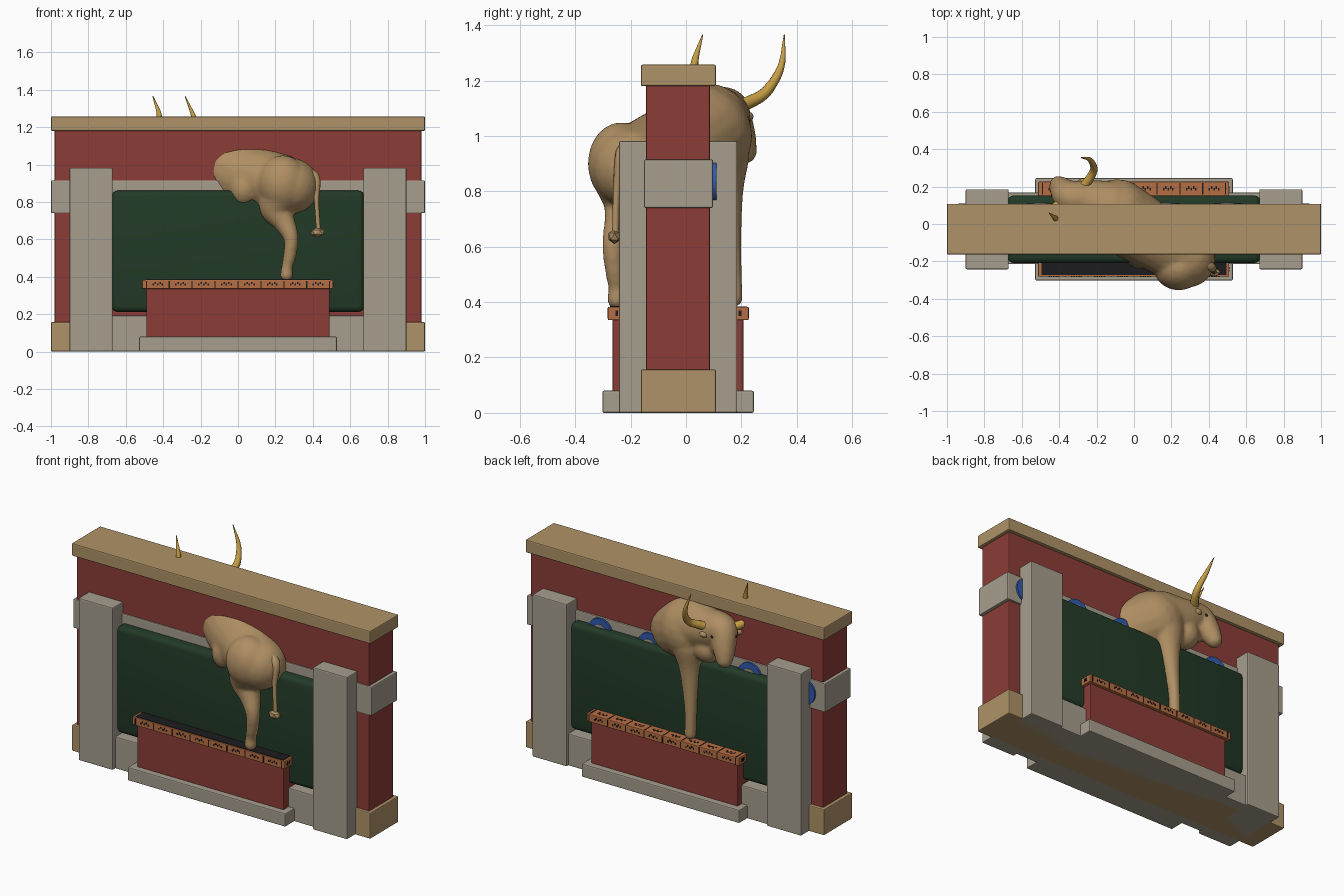
import bpy, bmesh, math
from mathutils import Vector, Matrix

if "Cube" in bpy.data.objects:
    bpy.data.objects.remove(bpy.data.objects["Cube"])


def mat(name, r, g, b):
    m = bpy.data.materials.new(name)
    m.diffuse_color = (r, g, b, 1)
    m.use_nodes = True
    m.node_tree.nodes["Principled BSDF"].inputs["Base Color"].default_value = m.diffuse_color
    return m


TAN = mat("tan stone", .43, .29, .135)
HIDE = mat("bull hide", .43, .275, .125)
RED = mat("red wall", .26, .046, .038)
GREY = mat("grey stone", .38, .34, .27)
GREEN = mat("dark green", .016, .042, .02)
ORANGE = mat("orange trim", .47, .155, .055)
BLACK = mat("black", .012, .012, .014)
GOLD = mat("gold horn", .56, .34, .06)
BLUE = mat("blue", .03, .10, .42)


def finish(name, bm, m, smooth=None):
    me = bpy.data.meshes.new(name)
    bm.to_mesh(me)
    bm.free()
    me.materials.append(m)
    ob = bpy.data.objects.new(name, me)
    bpy.context.collection.objects.link(ob)
    if smooth:
        bpy.ops.object.select_all(action='DESELECT')
        bpy.context.view_layer.objects.active = ob
        ob.select_set(True)
        bpy.ops.object.shade_smooth_by_angle(angle=math.radians(smooth))
    return ob


def add_box(bm, x, y, z):
    lo, hi = Vector((x[0], y[0], z[0])), Vector((x[1], y[1], z[1]))
    bmesh.ops.create_cube(bm, size=1, matrix=Matrix.Translation((lo + hi) / 2)
                          @ Matrix.Diagonal((*(hi - lo), 1)))


def box(name, x, y, z, m, bevel=.006, segs=2):
    bm = bmesh.new()
    add_box(bm, x, y, z)
    if bevel:
        bmesh.ops.bevel(bm, geom=bm.edges[:], offset=bevel, segments=segs,
                        profile=.5, affect='EDGES')
    return finish(name, bm, m, 40 if segs > 2 else None)


def ball(bm, p, r, scale=(1, 1, 1), sub=3):
    bmesh.ops.create_icosphere(bm, subdivisions=sub, radius=r,
                               matrix=Matrix.Translation(p) @ Matrix.Diagonal((*scale, 1)))


def samples(pts, n):
    """Smooth path through (x, y, z, radius) points."""
    P = [Vector(p) for p in pts]
    P = [P[0] * 2 - P[1]] + P + [P[-1] * 2 - P[-2]]
    for i in range(1, len(P) - 2):
        a, b, c, d = P[i - 1:i + 3]
        for k in range(n):
            t = k / n
            yield (b * 2 + (c - a) * t + (a * 2 - b * 5 + c * 4 - d) * t ** 2
                   + (b * 3 - a - c * 3 + d) * t ** 3) / 2
    yield P[-2]


def limb(bm, pts, n=7):
    for p in samples(pts, n):
        ball(bm, p.xyz, p.w)


def tube(name, pts, m, sides=12, n=7):
    bm = bmesh.new()
    S = list(samples(pts, n))
    rings = []
    for i, p in enumerate(S):
        d = S[min(i + 1, len(S) - 1)].xyz - S[max(i - 1, 0)].xyz
        q = d.to_track_quat('Z', 'Y')
        rings.append([bm.verts.new(p.xyz + q @ Vector((math.cos(a), math.sin(a), 0)) * p.w)
                      for a in (math.tau * j / sides for j in range(sides))])
    for A, B in zip(rings, rings[1:]):
        for j in range(sides):
            k = (j + 1) % sides
            bm.faces.new((A[j], A[k], B[k], B[j]))
    bm.faces.new(rings[0][::-1])
    bm.faces.new(rings[-1])
    return finish(name, bm, m, 50)


# wall with cap, plinth and belt course
box("wall", (-.98, .98), (-.145, .087), (.01, 1.19), RED)
box("wall_cap", (-1, 1), (-.163, .108), (1.18, 1.257), TAN)
box("wall_plinth", (-1, 1), (-.163, .108), (0, .157), TAN)
box("belt_course", (-1, 1), (-.152, .098), (.74, .915), GREY)
box("panel_sill", (-.68, .68), (-.215, .168), (0, .193), GREY)
box("green_panel", (-.675, .675), (-.208, .152), (.212, .86), GREEN, .03, 4)
for side, s in (("left", -1), ("right", 1)):
    box(side + "_pillar", sorted((s * .67, s * .9)), (-.242, .185), (0, .982), GREY)

# round badges on the back of the belt course
for i, x in enumerate((-.86, -.5, -.17, .17, .5, .86)):
    for part, r, d, m in (("rim", .078, .012, BLUE), ("face", .042, .016, GREY),
                          ("centre", .018, .02, GOLD)):
        bm = bmesh.new()
        bmesh.ops.create_cone(bm, cap_ends=True, segments=32, radius1=r, radius2=r, depth=d,
                              matrix=Matrix.Translation((x, .098 + d / 2, .835))
                              @ Matrix.Rotation(math.pi / 2, 4, 'X'))
        finish(f"badge_{part}_{i}", bm, m, 40)

# pedestal with trimmed ledge
box("pedestal_base", (-.528, .528), (-.302, .245), (0, .08), GREY)
box("pedestal", (-.49, .49), (-.265, .207), (.07, .34), RED)
box("pedestal_ledge", (-.512, .508), (-.282, .226), (.335, .383), ORANGE, .004)
box("ledge_dark_inlay", (-.495, .495), (-.274, -.2), (.38, .386), BLACK, 0)

# black dividers and tick marks round the ledge
bm = bmesh.new()
for i in range(9):
    x = -.49 + i * .1225
    for y in (-.283, .227):
        add_box(bm, (x - .003, x + .003), (y - .001, y + .001), (.341, .378))
    add_box(bm, (x - .003, x + .003), (.158, .22), (.382, .3845))
    if i < 8:
        for k in range(5):
            u = x + .036 + k * .0125
            z = .353 + .008 * (k % 2)
            for y in (-.283, .227):
                add_box(bm, (u - .004, u + .004), (y - .001, y + .001), (z, z + .01))
            add_box(bm, (u - .004, u + .004), (.178 + .01 * (k % 2), .192 + .01 * (k % 2)),
                    (.382, .3845))
for x in (-.513, .509):
    for y in (-.25, -.235, .18, .195):
        add_box(bm, (x - .001, x + .001), (y - .005, y + .005), (.35, .37))
finish("ledge_marks", bm, BLACK)

# bull: overlapping volumes fused into one smooth body
bm = bmesh.new()
limb(bm, [(.285, -.19, .885, .15), (.14, -.1, .92, .165), (.02, -.02, .945, .185),
          (-.09, .05, 1.0, .19)], 6)                                     # trunk
ball(bm, (.24, -.235, .9), .15, (.9, .8, 1))                             # thigh
ball(bm, (.03, -.15, .87), .1, (.8, .9, 1))                              # flank
limb(bm, [(.24, -.22, .86, .12), (.2, -.215, .77, .085), (.245, -.235, .695, .06),
          (.283, -.262, .61, .041), (.278, -.258, .52, .036), (.262, -.25, .45, .031),
          (.26, -.25, .41, .036)], 8)                                    # hind leg
limb(bm, [(-.12, .12, .93, .11), (-.13, .14, .82, .07), (-.14, .155, .68, .047),
          (-.15, .168, .52, .034), (-.15, .172, .415, .034)], 9)         # foreleg
limb(bm, [(-.12, .08, 1.04, .15), (-.24, .12, 1.06, .115), (-.345, .145, 1.085, .085),
          (-.385, .185, 1.01, .066), (-.405, .21, .945, .047)], 7)       # neck, head
ball(bm, (-.25, .14, .95), .085)                                         # chest
ball(bm, (-.33, .15, 1.0), .065)                                         # jaw
body = finish("bull_body", bm, HIDE)
r = body.modifiers.new("fuse", 'REMESH')
r.mode, r.voxel_size, r.use_smooth_shade = 'VOXEL', .011, True
s = body.modifiers.new("soften", 'SMOOTH')
s.factor, s.iterations = .5, 6

# horns, eyes, ears
tube("near_horn", [(-.3, .17, 1.1, .026), (-.25, .225, 1.12, .024), (-.215, .29, 1.16, .02),
                   (-.235, .343, 1.25, .013), (-.283, .355, 1.365, .002)], GOLD)
tube("far_horn", [(-.38, .12, 1.1, .026), (-.43, .08, 1.12, .024), (-.445, .045, 1.17, .021),
                  (-.42, .03, 1.255, .015), (-.455, .06, 1.365, .002)], GOLD)
for name, eye, ear in (("near", (-.335, .222, 1.07), (-.275, .215, 1.07)),
                       ("far", (-.432, .15, 1.07), (-.41, .075, 1.07))):
    bm = bmesh.new()
    ball(bm, eye, .012, sub=2)
    finish(name + "_eye", bm, BLACK, 60)
    bm = bmesh.new()
    ball(bm, ear, .027, (1.1, 1.1, .8), 2)
    finish(name + "_ear", bm, HIDE, 60)

# tail with tuft
tube("tail", [(.36, -.21, .96, .03), (.415, -.232, .925, .025), (.42, -.25, .8, .013),
              (.43, -.255, .65, .012)], HIDE)
bm = bmesh.new()
ball(bm, (.425, -.258, .637), .042, (1, .6, .65), 1)
finish("tail_tuft", bm, HIDE)
